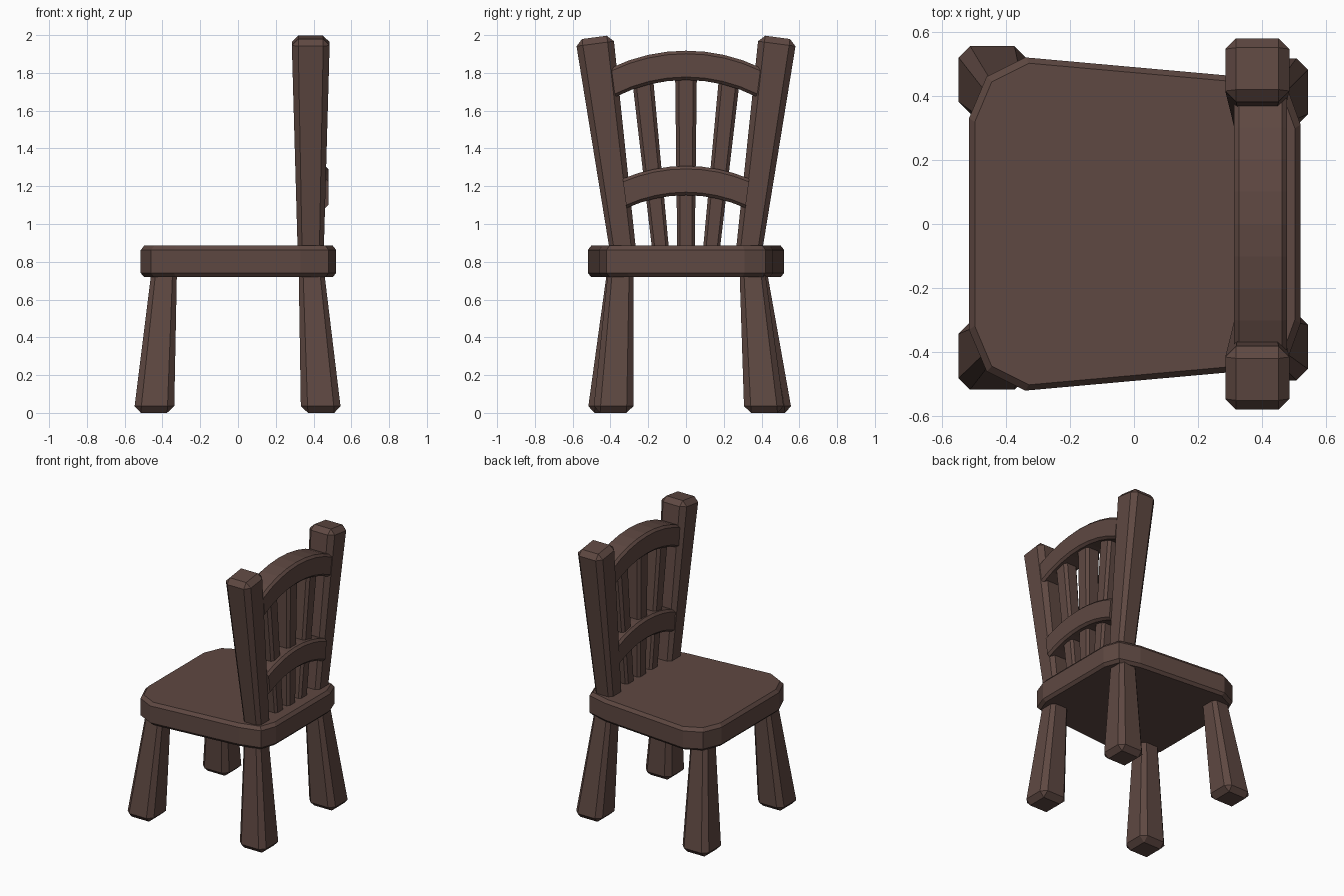
import bpy, bmesh, math
from mathutils import Vector

if "Cube" in bpy.data.objects:
    bpy.data.objects.remove(bpy.data.objects["Cube"])

wood = bpy.data.materials.new("dark_brown_wood")
wood.diffuse_color = (0.113, 0.065, 0.054, 1)
wood.use_nodes = True
wood.node_tree.nodes["Principled BSDF"].inputs["Base Color"].default_value = wood.diffuse_color


def finish(name, bm):
    bmesh.ops.remove_doubles(bm, verts=bm.verts, dist=0.0005)
    bmesh.ops.recalc_face_normals(bm, faces=bm.faces)
    me = bpy.data.meshes.new(name)
    bm.to_mesh(me)
    bm.free()
    me.materials.append(wood)
    ob = bpy.data.objects.new(name, me)
    bpy.context.collection.objects.link(ob)
    return ob


def loft(name, rings):
    """Skin a list of rings with equal point counts and cap both ends."""
    bm = bmesh.new()
    rows = [[bm.verts.new(p) for p in ring] for ring in rings]
    n = len(rows[0])
    for a, b in zip(rows, rows[1:]):
        for i in range(n):
            j = (i + 1) % n
            bm.faces.new((a[i], a[j], b[j], b[i]))
    bm.faces.new(rows[0])
    bm.faces.new(rows[-1])
    return finish(name, bm)


def bar(name, p0, p1, r0, r1, bevel=0.34, square=True):
    """Tapered square bar with chamfered edges and ends."""
    p0, p1 = Vector(p0), Vector(p1)
    d = (p1 - p0).normalized()
    u = Vector((1, 0, 0))
    v = d.cross(u).normalized() if square else Vector((0, 1, 0))

    def ring(c, r, k):
        s = r - k
        pts = [(r, -s), (r, s), (s, r), (-s, r), (-r, s), (-r, -s), (-s, -r), (s, -r)]
        return [c + u * a + v * b for a, b in pts]

    c0, c1 = r0 * bevel, r1 * bevel
    loft(name, [ring(p0, r0 - c0, 0), ring(p0 + d * c0, r0, c0),
                ring(p1 - d * c1, r1, c1), ring(p1, r1 - c1, 0)])


# Seat: tapered slab with clipped corners and bevelled rims
half = [(-0.515, 0.33), (-0.46, 0.46), (-0.34, 0.52), (0.33, 0.46), (0.48, 0.42), (0.52, 0.31)]
outline = half + [(x, -y) for x, y in reversed(half)]
loft("seat", [[(x * s, y * s, z) for x, y in outline]
              for z, s in ((0.72, 0.965), (0.74, 1), (0.862, 1), (0.885, 0.965))])

# Splayed legs, thicker at the floor
for name, x, y, tx, ty in (("front_leg_left", -0.445, 0.455, -0.39, 0.36),
                           ("front_leg_right", -0.445, -0.415, -0.39, -0.35),
                           ("back_leg_left", 0.44, 0.415, 0.388, 0.35),
                           ("back_leg_right", 0.44, -0.385, 0.388, -0.345)):
    bar(name, (x, y, 0), (tx, ty, 0.76), 0.105, 0.068, square=False)

# Back posts and outer slats, mirrored across y
for side, s in (("left", 1), ("right", -1)):
    bar("back_post_" + side, (0.385, s * 0.326, 0.8), (0.385, s * 0.485, 1.988), 0.068, 0.1)
    bar("slat_" + side, (0.39, s * 0.13, 0.82), (0.39, s * 0.235, 1.82), 0.044, 0.056)
bar("slat_middle", (0.39, 0, 0.82), (0.39, 0, 1.86), 0.046, 0.058)


def rail(name, half_y, z_mid, drop, height=0.155):
    """Arched crosspiece made of flat segments, ends leaning with the posts."""
    x0, x1, b = 0.312, 0.478, 0.016
    R = (half_y ** 2 + drop ** 2) / (2 * drop)
    amax = math.asin(half_y / R)
    h = height / 2
    section = [(x0, -h + b), (x0, h - b), (x0 + b, h), (x1 - b, h),
               (x1, h - b), (x1, -h + b), (x1 - b, -h), (x0 + b, -h)]
    rings = []
    for i in range(9):
        a = -amax + 2 * amax * i / 8
        cz, cy = z_mid - R + R * math.cos(a), R * math.sin(a)
        lean = 0.13 * cy / half_y
        rings.append([(x, cy + t * lean, cz + t) for x, t in section])
    loft(name, rings)


rail("upper_rail", 0.385, 1.84, 0.09)
rail("lower_rail", 0.325, 1.23, 0.068)
